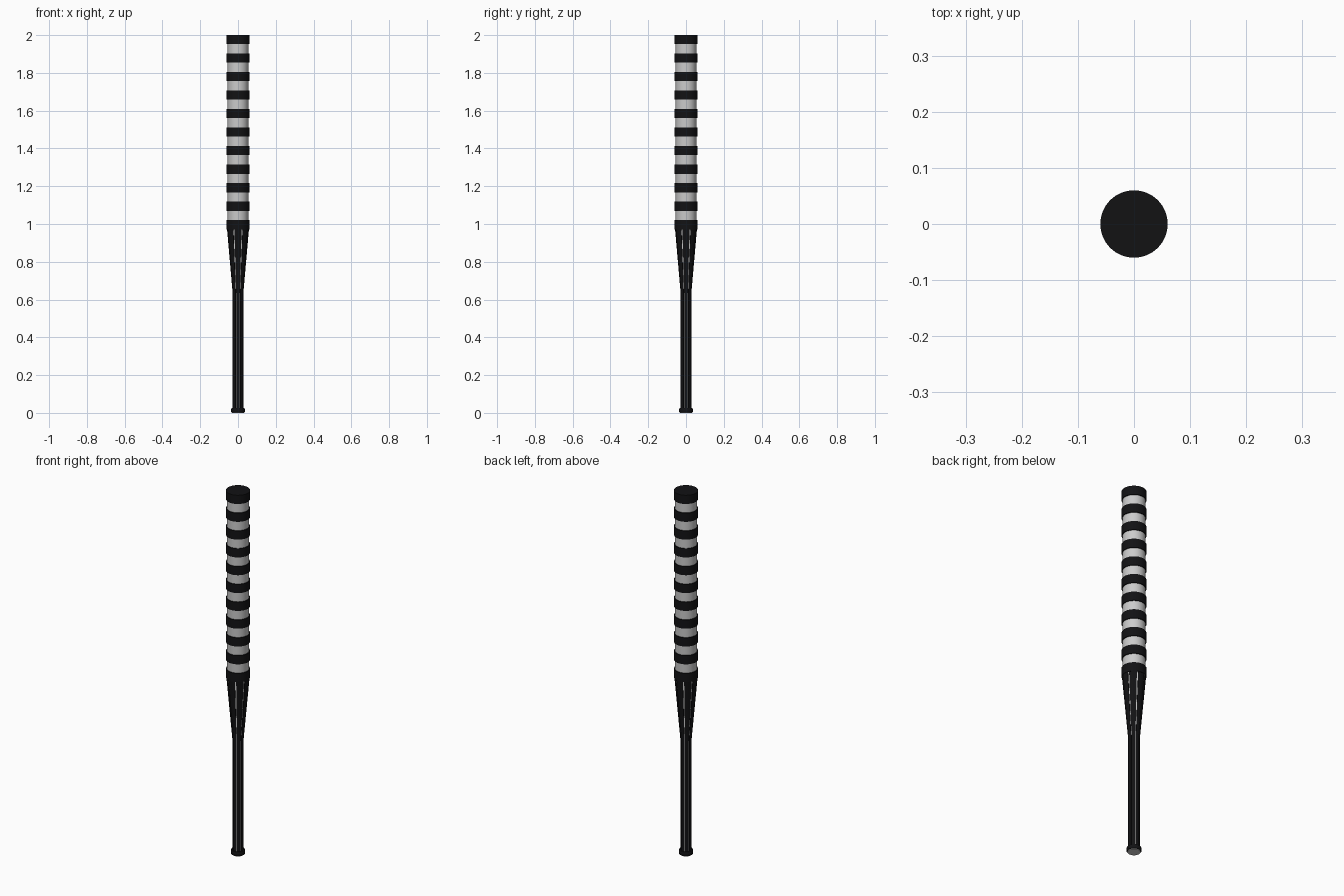
import bpy, bmesh
from math import sin, cos, pi, radians

if "Cube" in bpy.data.objects:
    bpy.data.objects.remove(bpy.data.objects["Cube"])

black = bpy.data.materials.new("black_rubber")
black.diffuse_color = (0.006, 0.006, 0.007, 1)
black.use_nodes = True
black.node_tree.nodes["Principled BSDF"].inputs["Base Color"].default_value = black.diffuse_color


def finish(bm, name, mat=None):
    bmesh.ops.recalc_face_normals(bm, faces=bm.faces)
    me = bpy.data.meshes.new(name)
    bm.to_mesh(me)
    bm.free()
    ob = bpy.data.objects.new(name, me)
    bpy.context.collection.objects.link(ob)
    if mat:
        me.materials.append(mat)
    bpy.context.view_layer.objects.active = ob
    ob.select_set(True)
    bpy.ops.object.shade_smooth_by_angle(angle=radians(35))
    ob.select_set(False)
    return ob


def lathe(name, profile, mat=None, n=64):
    """Solid of revolution from (radius, z) points, capped at both ends."""
    bm = bmesh.new()
    rows = [[bm.verts.new((r * cos(2 * pi * i / n), r * sin(2 * pi * i / n), z))
             for i in range(n)] for r, z in profile]
    for a, b in zip(rows, rows[1:]):
        for i in range(n):
            j = (i + 1) % n
            bm.faces.new((a[i], a[j], b[j], b[i]))
    bm.faces.new(rows[0][::-1])
    bm.faces.new(rows[-1])
    return finish(bm, name, mat)


def strip(name, profile, angle, half, depth, mat, n=6):
    """Curved lengthwise strip following (radius, z) points."""
    bm = bmesh.new()
    loops = []
    for r, z in profile:
        arc = [angle + half * (2 * i / n - 1) for i in range(n + 1)]
        pts = [(r, t) for t in arc] + [(r - depth, t) for t in reversed(arc)]
        loops.append([bm.verts.new((q * cos(t), q * sin(t), z)) for q, t in pts])
    for a, b in zip(loops, loops[1:]):
        for i in range(len(a)):
            j = (i + 1) % len(a)
            bm.faces.new((a[i], a[j], b[j], b[i]))
    bm.faces.new(loops[0][::-1])
    bm.faces.new(loops[-1])
    return finish(bm, name, mat)


# grey core: handle, taper and barrel
lathe("core", [(0.025, 0.004), (0.025, 0.63), (0.055, 0.98), (0.055, 1.98)])

# black bands around the barrel
H, R = 0.048, 0.06
for k in range(11):
    z = 2.0 - H - k * 0.098
    lathe(f"barrel_band_{k + 1}", [(R, z), (R, z + H)], black)

# eight black grip strips along handle and taper
for k in range(8):
    strip(f"grip_strip_{k + 1}", [(0.028, 0.01), (0.028, 0.63), (0.059, 0.985)],
          k * pi / 4, radians(19), 0.005, black)

# end knob with grey base plate
lathe("end_knob", [(0.034, 0.003), (0.036, 0.006), (0.036, 0.021), (0.034, 0.025)], black)
lathe("base_plate", [(0.031, 0.0), (0.031, 0.01)])
